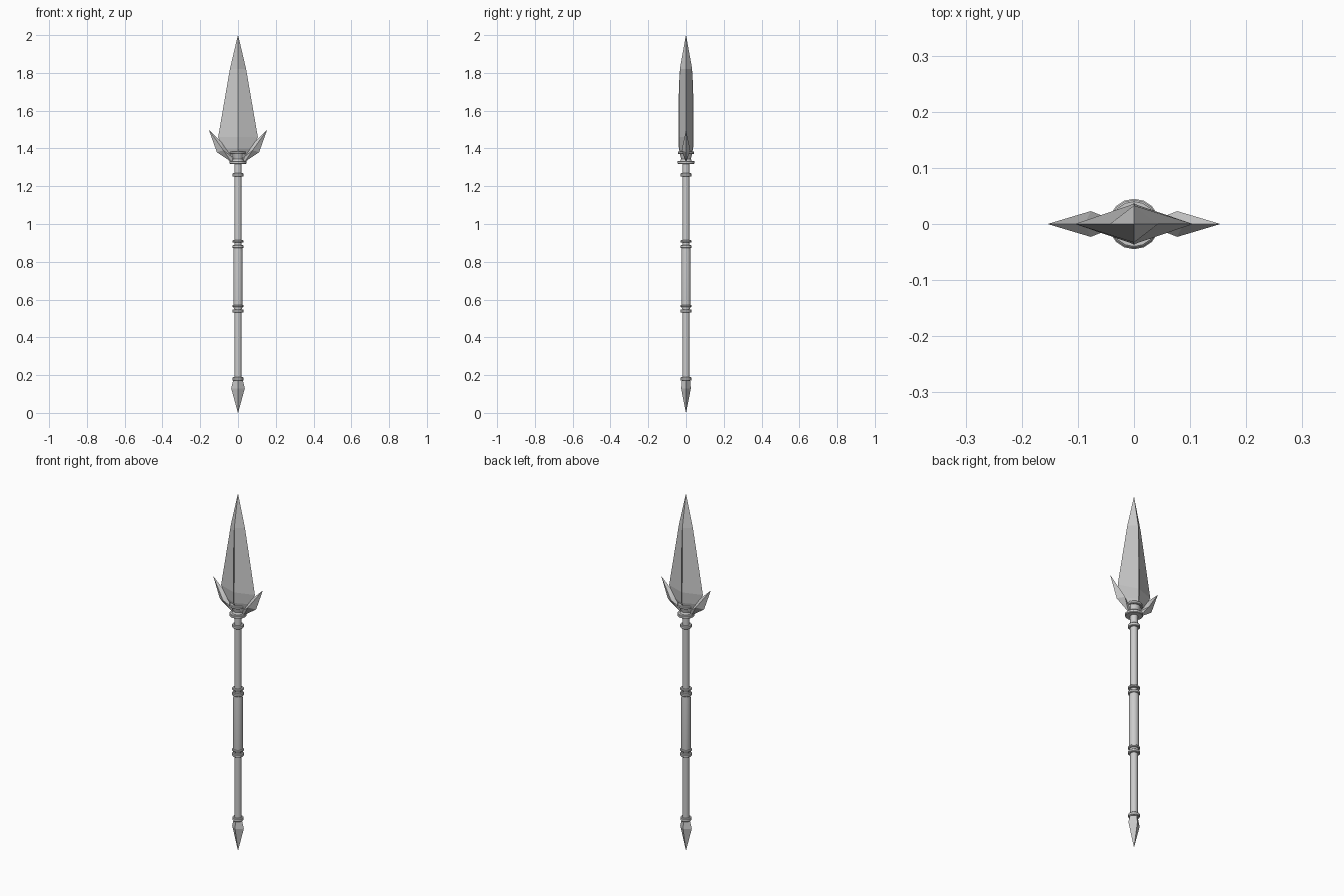
import bpy, bmesh
from math import sin, cos, pi, radians

if "Cube" in bpy.data.objects:
    bpy.data.objects.remove(bpy.data.objects["Cube"])


def make(name, verts, faces, smooth=False):
    mesh = bpy.data.meshes.new(name)
    mesh.from_pydata(verts, [], faces)
    bm = bmesh.new()
    bm.from_mesh(mesh)
    bmesh.ops.recalc_face_normals(bm, faces=bm.faces)
    bm.to_mesh(mesh)
    bm.free()
    ob = bpy.data.objects.new(name, mesh)
    bpy.context.collection.objects.link(ob)
    if smooth:
        bpy.ops.object.select_all(action='DESELECT')
        ob.select_set(True)
        bpy.context.view_layer.objects.active = ob
        bpy.ops.object.shade_smooth_by_angle(angle=radians(35))
    return ob


def loft(name, sections, sides, smooth=False):
    """Stack of elliptical sections (half width, half depth, z), capped at both ends."""
    verts, faces = [], []
    for rx, ry, z in sections:
        verts += [(rx * cos(2 * pi * i / sides), ry * sin(2 * pi * i / sides), z)
                  for i in range(sides)]
    for k in range(len(sections) - 1):
        for i in range(sides):
            j = (i + 1) % sides
            a, b = k * sides, (k + 1) * sides
            faces.append((a + i, a + j, b + j, b + i))
    faces.append(tuple(range(sides))[::-1])
    faces.append(tuple(range(len(verts) - sides, len(verts))))
    return make(name, verts, faces, smooth)


def lathe(name, profile):
    return loft(name, [(r, r, z) for r, z in profile], 16, True)


def ring(name, z, r, h):
    c = min(0.003, h / 4)
    return lathe(name, [(r - c, z - h / 2), (r, z - h / 2 + c),
                        (r, z + h / 2 - c), (r - c, z + h / 2)])


# Shaft and thicker grip
lathe("shaft", [(0.019, 0.17), (0.019, 1.34)])
lathe("grip", [(0.022, 0.55), (0.025, 0.58), (0.025, 0.85), (0.022, 0.89)])

# Collars along the shaft
for n, (z, r, h) in enumerate([(0.18, 0.029, 0.018), (0.54, 0.03, 0.016), (0.566, 0.03, 0.012),
                               (0.88, 0.03, 0.016), (0.908, 0.03, 0.012), (1.26, 0.03, 0.018),
                               (1.326, 0.045, 0.016), (1.377, 0.043, 0.015)]):
    ring(f"collar_{n}", z, r, h)

# Socket between the two head collars
lathe("socket", [(0.036, 1.32), (0.026, 1.345), (0.03, 1.36), (0.036, 1.38)])

# Faceted butt spike
loft("butt_spike", [(0.0005, 0.0005, 0.0), (0.036, 0.026, 0.13), (0.025, 0.022, 0.175)], 4)

# Diamond-section blade
loft("blade", [(0.03, 0.025, 1.34), (0.075, 0.035, 1.40), (0.105, 0.036, 1.46),
               (0.043, 0.033, 1.82), (0.0005, 0.0005, 2.0)], 4)

# Narrow raised ridge down the middle of the blade
loft("blade_ridge", [(0.006, 0.034, 1.38), (0.007, 0.041, 1.42), (0.007, 0.041, 1.62),
                     (0.004, 0.034, 1.81)], 4)

# Side barbs, mirrored: flat outline raised to a crease point front and back
outline = [(0.02, 1.345), (0.035, 1.328), (0.112, 1.38), (0.154, 1.498), (0.088, 1.435)]
for side, s in (("left", -1), ("right", 1)):
    verts = [(s * x, 0, z) for x, z in outline]
    verts += [(s * 0.077, -0.023, 1.39), (s * 0.077, 0.023, 1.39)]
    n = len(outline)
    faces = [(i, (i + 1) % n, n) for i in range(n)]
    faces += [((i + 1) % n, i, n + 1) for i in range(n)]
    make(f"barb_{side}", verts, faces)
